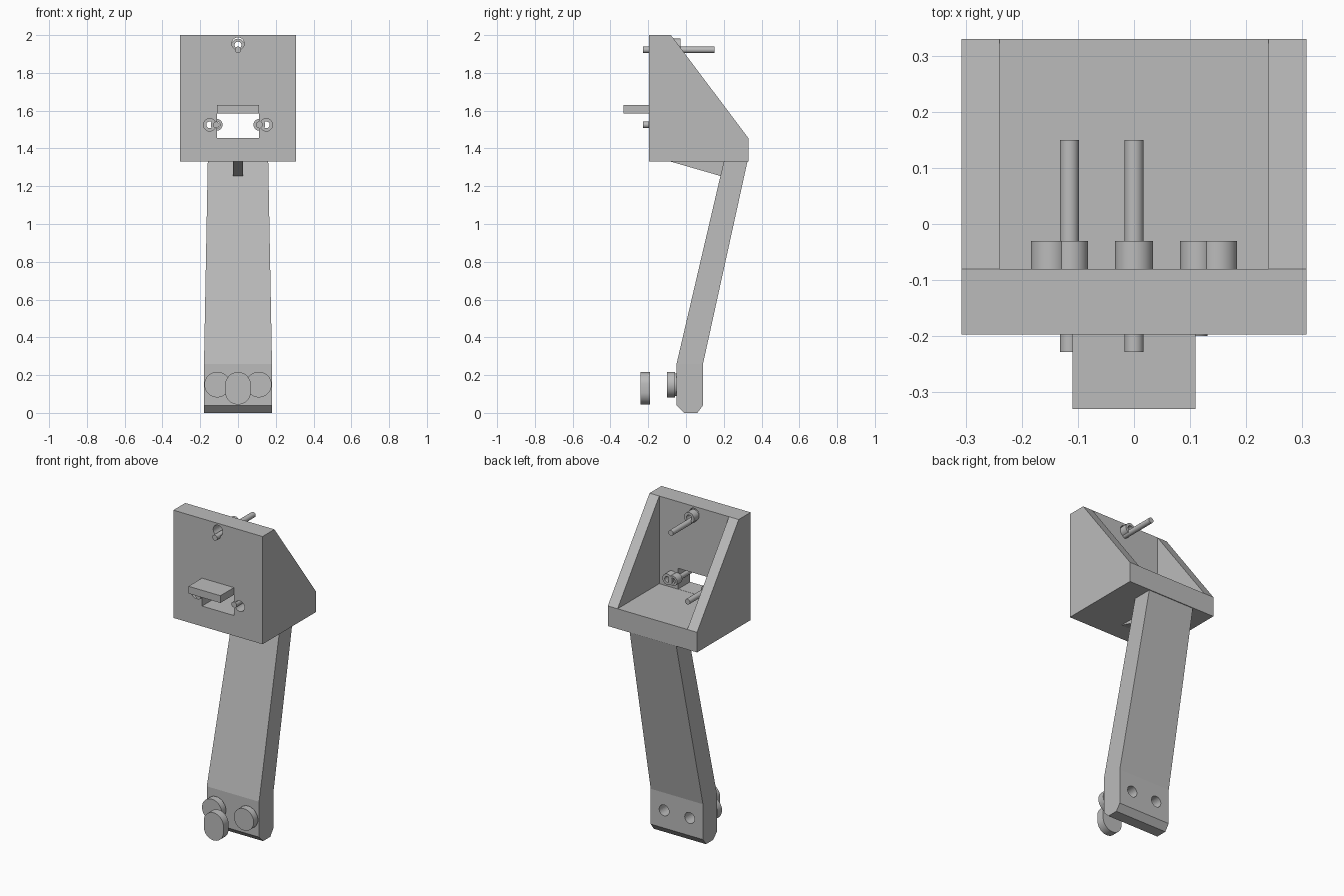
import bpy, bmesh, math
from mathutils import Vector

cube = bpy.data.objects.get("Cube")
if cube:
    bpy.data.objects.remove(cube, do_unlink=True)

grey = bpy.data.materials.new("plain grey")
grey.use_nodes = True
COLOUR = (0.5, 0.5, 0.5, 1)
grey.diffuse_color = COLOUR
grey.node_tree.nodes["Principled BSDF"].inputs["Base Color"].default_value = COLOUR


def finish(name, bm):
    bmesh.ops.recalc_face_normals(bm, faces=bm.faces)
    mesh = bpy.data.meshes.new(name)
    bm.to_mesh(mesh)
    bm.free()
    mesh.materials.append(grey)
    obj = bpy.data.objects.new(name, mesh)
    bpy.context.collection.objects.link(obj)
    return obj


def loft(name, sections):
    """Join equal-length rings of points and cap both ends."""
    bm = bmesh.new()
    rings = [[bm.verts.new(p) for p in ring] for ring in sections]
    n = len(rings[0])
    for a, b in zip(rings, rings[1:]):
        for i in range(n):
            j = (i + 1) % n
            bm.faces.new((a[i], a[j], b[j], b[i]))
    bm.faces.new(rings[0])
    bm.faces.new(rings[-1])
    return finish(name, bm)


def extrude_x(name, profile, half):
    return loft(name, [[(x, y, z) for y, z in profile] for x in (-half, half)])


def box(name, x0, x1, y0, y1, z0, z1):
    return loft(name, [[(x0, y, z0), (x1, y, z0), (x1, y, z1), (x0, y, z1)] for y in (y0, y1)])


def disc(name, x, z, r, y0, y1, stretch=0.0, sides=32):
    """Cylinder along y; stretch turns it into an upright slot shape."""
    ring = []
    for i in range(sides):
        a = 2 * math.pi * (i + 0.5) / sides
        dz = stretch if math.sin(a) > 0 else -stretch
        ring.append((x + r * math.cos(a), z + r * math.sin(a) + dz))
    return loft(name, [[(px, y, pz) for px, pz in ring] for y in (y0, y1)])


def cut(obj, cutters):
    for c in cutters:
        mod = obj.modifiers.new("cut", 'BOOLEAN')
        mod.operation, mod.solver, mod.object = 'DIFFERENCE', 'EXACT', c
        bpy.context.view_layer.objects.active = obj
        bpy.ops.object.modifier_apply(modifier=mod.name)
        bpy.data.objects.remove(c, do_unlink=True)


def smooth(obj):
    bpy.ops.object.select_all(action='DESELECT')
    obj.select_set(True)
    bpy.context.view_layer.objects.active = obj
    bpy.ops.object.shade_smooth_by_angle(angle=math.radians(25))


FRONT, INNER, BACK = -0.197, -0.08, 0.33
LOW, FLOOR, TOP = 1.33, 1.455, 2.0
BOLT_Z = 1.525

# Bracket head: front plate, floor and two sloping cheeks
head = extrude_x("bracket_head", [(FRONT, LOW), (BACK, LOW), (BACK, FLOOR),
                                  (INNER, TOP), (FRONT, TOP)], 0.307)
cut(head, [
    box("pocket_cutter", -0.24, 0.24, INNER, 0.6, FLOOR, 2.3),
    box("window_cutter", -0.11, 0.11, -0.4, -0.05, FLOOR + 0.001, 1.63),
    disc("top_hole_cutter", 0, 1.955, 0.033, -0.4, -0.05),
    disc("left_hole_cutter", 0.15, BOLT_Z, 0.033, -0.4, -0.05),
    disc("right_hole_cutter", -0.15, BOLT_Z, 0.033, -0.4, -0.05),
])

# Tongue above the window
box("tongue", -0.11, 0.11, -0.33, INNER, 1.585, 1.63)

# Ring nuts on the inner side of the plate
rings = [("top_nut", 0, 1.947, 0.034)]
for side, s in (("left", 1), ("right", -1)):
    rings += [(side + "_outer_nut", s * 0.15, BOLT_Z, 0.034),
              (side + "_inner_nut", s * 0.113, BOLT_Z, 0.031)]
for name, x, z, r in rings:
    nut = disc(name, x, z, r, INNER - 0.001, -0.03)
    cut(nut, [disc("nut_cutter", x, z, 0.018, -0.2, 0.1)])
    smooth(nut)

# Bolts
smooth(disc("top_bolt", 0, 1.922, 0.017, -0.228, 0.15))
smooth(disc("right_bolt", -0.115, BOLT_Z, 0.017, -0.228, 0.15))
smooth(disc("left_short_bolt", 0.113, BOLT_Z, 0.018, -0.2, -0.05))

# Leaning arm with a bevelled foot
levels = [(0.0, 0.18, -0.01, 0.06), (0.04, 0.18, -0.05, 0.09),
          (0.26, 0.18, -0.05, 0.09), (LOW, 0.16, 0.2, 0.325)]
arm = loft("arm", [[(-w, y0, z), (w, y0, z), (w, y1, z), (-w, y1, z)]
                   for z, w, y0, y1 in levels])
cut(arm, [disc("foot_hole_cutter", s * 0.088, 0.15, 0.034, 0.0, 0.2) for s in (-1, 1)])

# Thin gusset under the head
extrude_x("gusset", [(INNER, LOW), (0.18, 1.255), (0.22, 1.255), (0.22, LOW)], 0.026)

# Foot pads: a flange on a slightly smaller hub, and one loose slotted pad
for side, s in (("left", 1), ("right", -1)):
    smooth(disc(side + "_pad", s * 0.11, 0.15, 0.068, -0.1, -0.058))
    smooth(disc(side + "_pad_hub", s * 0.11, 0.15, 0.06, -0.06, -0.045))
smooth(disc("loose_pad", 0, 0.13, 0.068, -0.24, -0.19, stretch=0.018))
